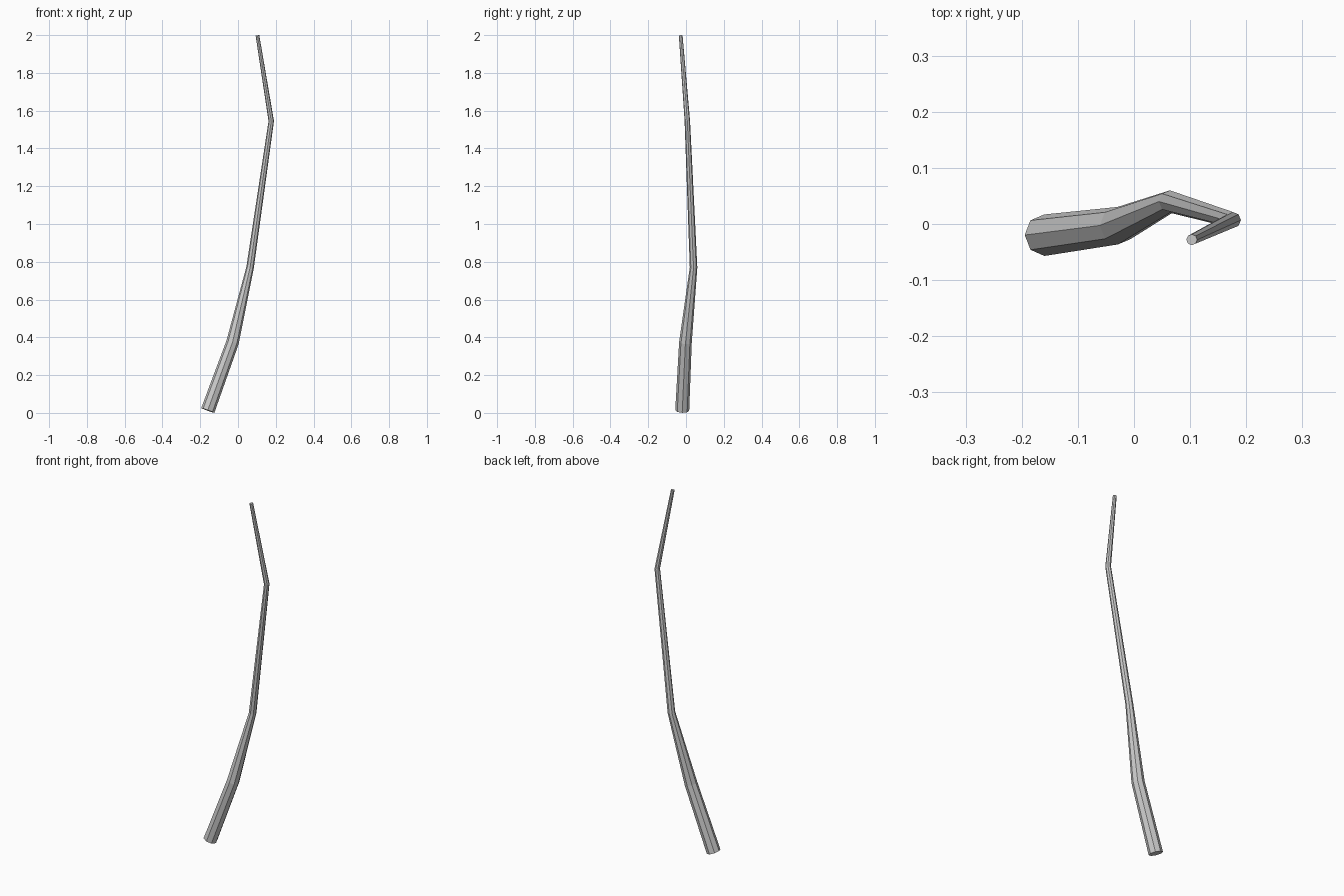
import bpy, bmesh, math
from mathutils import Vector

if "Cube" in bpy.data.objects:
    bpy.data.objects.remove(bpy.data.objects["Cube"])

SIDES = 8
# centre line (x, y, z) and radius at each bend
PATH = [
    ((-0.160, -0.020, 0.013), 0.037),
    ((-0.029, -0.003, 0.373), 0.0335),
    ((0.064, 0.040, 0.770), 0.020),
    ((0.176, 0.007, 1.545), 0.0145),
    ((0.103, -0.028, 1.998), 0.0098),
]
pts = [Vector(p) for p, r in PATH]


def ring(bm, i):
    # ring lies in the plane that bisects the bend
    before = (pts[i] - pts[i - 1]).normalized() if i > 0 else Vector()
    after = (pts[i + 1] - pts[i]).normalized() if i < len(pts) - 1 else Vector()
    turn = Vector((0, 0, 1)).rotation_difference((before + after).normalized())
    r = PATH[i][1]
    angles = [2 * math.pi * k / SIDES for k in range(SIDES)]
    return [bm.verts.new(pts[i] + turn @ Vector((r * math.cos(a), r * math.sin(a), 0)))
            for a in angles]


# crooked tapering stick, closed at both ends
bm = bmesh.new()
rings = [ring(bm, i) for i in range(len(pts))]
for low, high in zip(rings, rings[1:]):
    for k in range(SIDES):
        n = (k + 1) % SIDES
        bm.faces.new((low[k], low[n], high[n], high[k]))
bm.faces.new(rings[0][::-1])
bm.faces.new(rings[-1])

mesh = bpy.data.meshes.new("crooked_stick")
bm.to_mesh(mesh)
bm.free()
stick = bpy.data.objects.new("crooked_stick", mesh)
bpy.context.collection.objects.link(stick)
